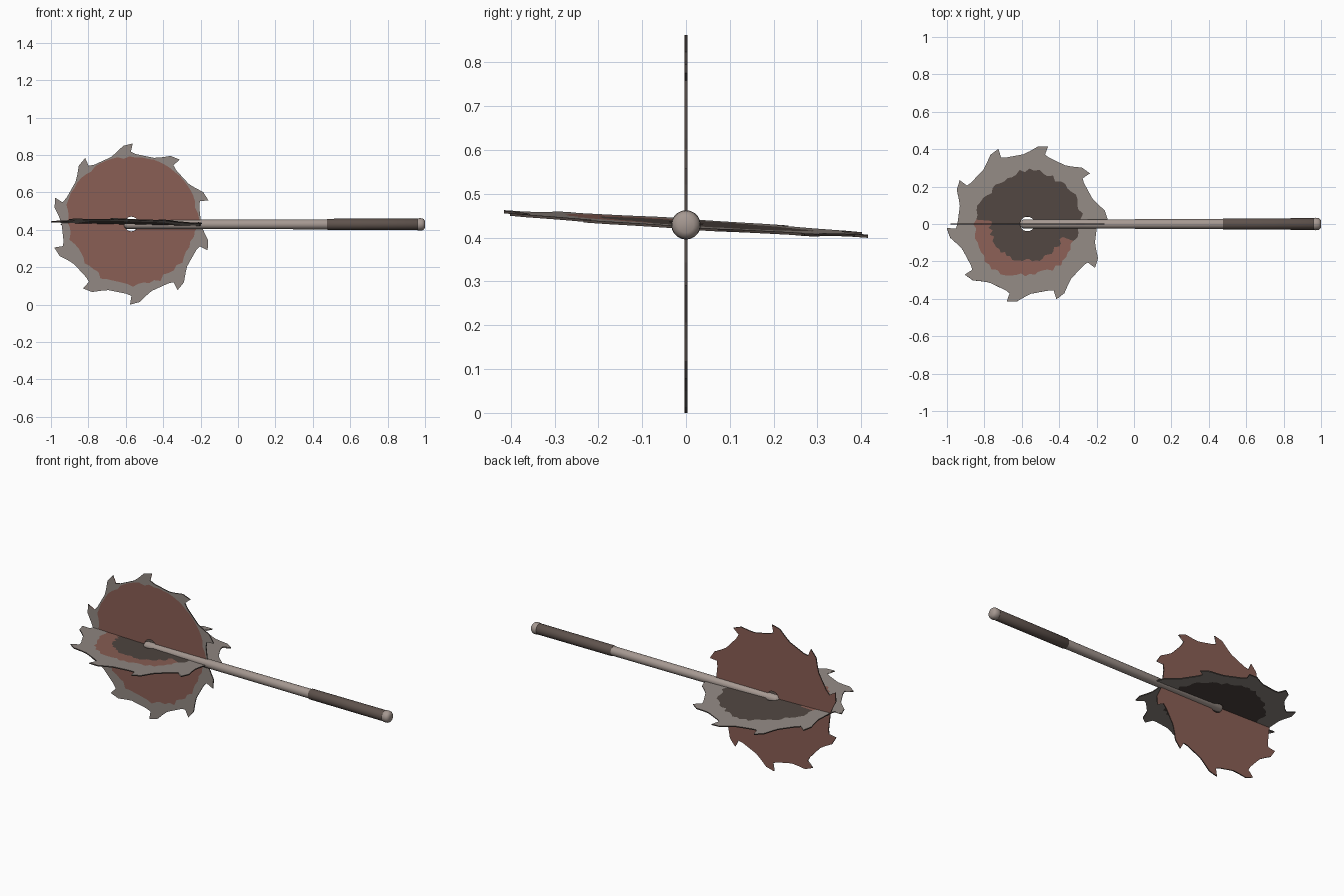
import bpy, bmesh, math, random
from mathutils import Vector, Matrix

if "Cube" in bpy.data.objects:
    bpy.data.objects.remove(bpy.data.objects["Cube"])

random.seed(4)
HUB = Vector((-0.57, 0.0, 0.431))


def srgb(r, g, b):
    return tuple((c / 255 / 12.92) if c < 11 else ((c / 255 + 0.055) / 1.055) ** 2.4 for c in (r, g, b)) + (1,)


def material(name, r, g, b):
    m = bpy.data.materials.new(name)
    m.diffuse_color = srgb(r, g, b)
    m.use_nodes = True
    m.node_tree.nodes["Principled BSDF"].inputs["Base Color"].default_value = m.diffuse_color
    return m


STEEL = material("worn steel", 146, 137, 131)
RUST = material("rust", 138, 95, 85)
DARK = material("dark stain", 80, 70, 65)
POLE = material("pole steel", 165, 152, 145)
GRIP = material("grip wrap", 94, 82, 76)

# one hooked tooth: (angle in degrees, radius), repeated ten times
TOOTH = [(-13, .371), (-3, .374), (3.5, .393), (0, .431), (7, .42), (13, .39), (18, .374)]
TEETH, STEPS = 10, 7


def finish(bm, name, mats, smooth=False):
    bmesh.ops.recalc_face_normals(bm, faces=bm.faces)
    me = bpy.data.meshes.new(name)
    bm.to_mesh(me)
    bm.free()
    ob = bpy.data.objects.new(name, me)
    bpy.context.collection.objects.link(ob)
    for m in mats:
        me.materials.append(m)
    if smooth:
        bpy.context.view_layer.objects.active = ob
        ob.select_set(True)
        bpy.ops.object.shade_smooth_by_angle(angle=math.radians(35))
        ob.select_set(False)
    return ob


def saw_blade(name, first_tip, inner, outer, paint, matrix, thick=0.006):
    """Toothed disc in local XY; paint(band, angle, top) gives the material index."""
    bm = bmesh.new()
    n = TEETH * STEPS
    base = [first_tip - 13 + i * 360 / n for i in range(n)]
    rad_in = [inner(math.radians(a)) + random.uniform(-.012, .012) for a in base]
    rad_out = [min(.364, outer(math.radians(a)) + random.uniform(-.013, .013)) for a in base]

    def ring(kind, z):
        out = []
        for i, a in enumerate(base):
            r = (.039, rad_in[i], rad_out[i], 0)[kind]
            if kind == 3:
                da, r = TOOTH[i % STEPS]
                a = first_tip + 36 * (i // STEPS) + da
            t = math.radians(a)
            out.append(bm.verts.new((r * math.cos(t), r * math.sin(t), z)))
        return out

    sides = [[ring(k, z) for k in range(4)] for z in (-thick / 2, thick / 2)]
    for top, rings in enumerate(sides):
        for band in range(3):
            for i in range(n):
                j = (i + 1) % n
                q = [rings[band][i], rings[band][j], rings[band + 1][j], rings[band + 1][i]]
                bm.faces.new(q).material_index = paint(band, base[i] % 360, top)
    # rim and hole walls
    for k in (0, 3):
        for i in range(n):
            j = (i + 1) % n
            a, b = sides[0][k], sides[1][k]
            bm.faces.new((a[i], a[j], b[j], b[i])).material_index = 2 if k == 3 else 1
    ob = finish(bm, name, [STEEL, RUST, DARK])
    ob.matrix_world = matrix
    return ob


# upright blade: rusty disc with a bare rim in front, all rust behind
saw_blade("upright_blade", 89,
          lambda a: .15,
          lambda a: .347 + .025 * math.sin(a + .25) + .008 * math.sin(3 * a),
          lambda band, a, top: 0 if band == 2 and not top else 1,
          # local x -> x, local y -> z, local z -> back (+y)
          Matrix.Translation(HUB) @ Matrix(((1, 0, 0, 0), (0, 0, 1, 0), (0, 1, 0, 0), (0, 0, 0, 1))))


# flat blade: dark centre, rust patch on the front half, bare rim
def flat_paint(band, a, top):
    if band == 2:
        return 0
    if band == 1 and top and 175 < a < 335:
        return 1
    return 2


saw_blade("flat_blade", 3,
          lambda a: .20,
          lambda a: .28 + .012 * math.sin(2 * a) + .008 * math.sin(5 * a),
          flat_paint,
          Matrix.Translation(HUB) @ Matrix.Rotation(math.radians(1.3), 4, 'Y')
          @ Matrix.Rotation(math.radians(-3.6), 4, 'X'))


def lathe(name, profile, mat, sides=20):
    """Turned part along x from (x, radius) pairs."""
    bm = bmesh.new()
    rings = []
    for x, r in profile:
        rings.append([bm.verts.new((x, r * math.cos(2 * math.pi * i / sides),
                                    HUB.z - .002 + r * math.sin(2 * math.pi * i / sides)))
                      for i in range(sides)])
    for a, b in zip(rings, rings[1:]):
        for i in range(sides):
            j = (i + 1) % sides
            bm.faces.new((a[i], a[j], b[j], b[i]))
    bm.faces.new(rings[0])
    bm.faces.new(rings[-1])
    return finish(bm, name, [mat], True)


# pole, grip and end cap
lathe("pole", [(-.610, .010), (-.604, .018), (-.592, .024), (.48, .0265)], POLE)
lathe("grip", [(.475, .027), (.48, .030), (.96, .031), (.965, .028)], GRIP)
lathe("end_cap", [(.955, .028), (.962, .032), (.972, .0335), (.986, .032), (.994, .027), (1.0, .018)], POLE)
